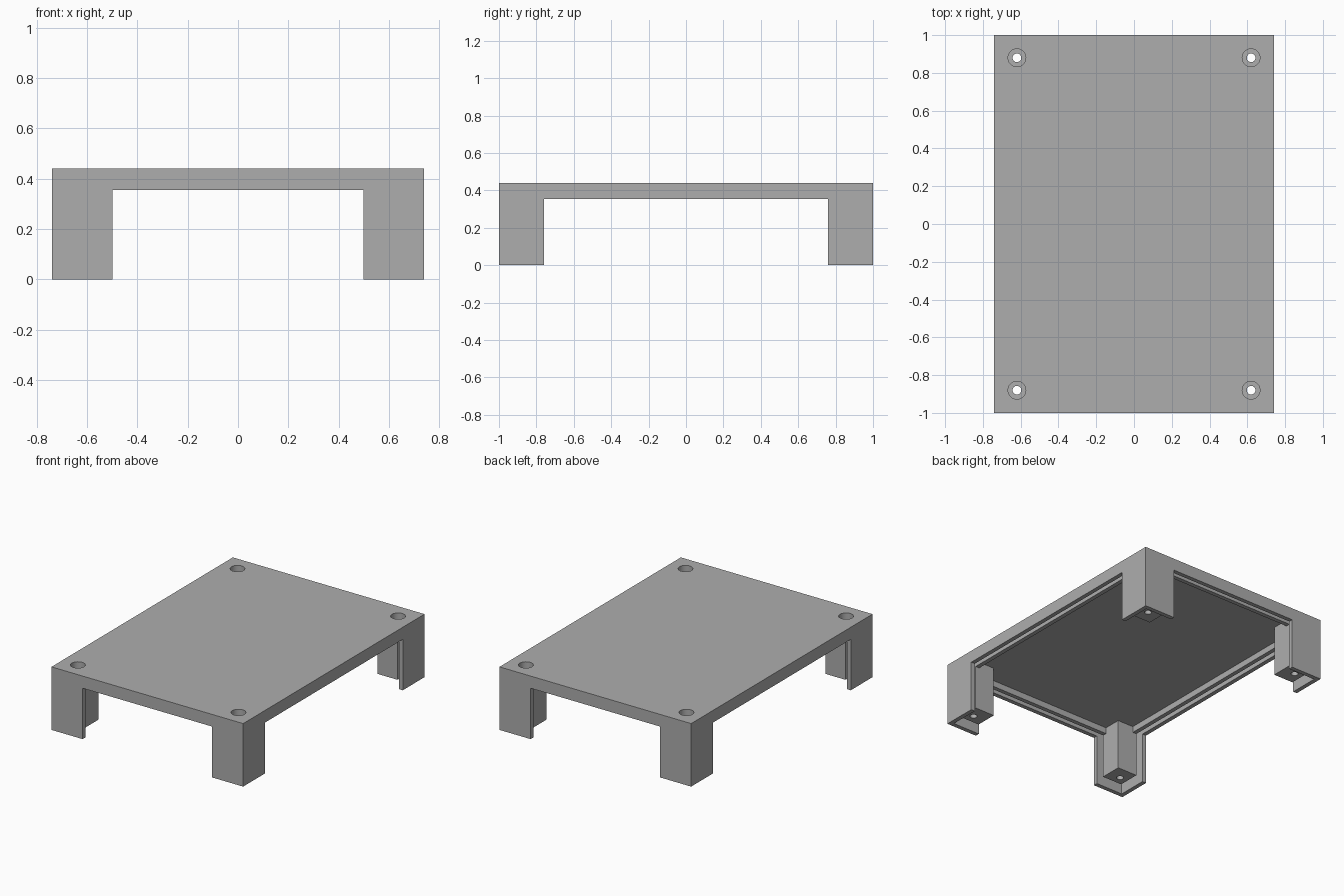
import bpy

cube = bpy.data.objects.get("Cube")
if cube:
    bpy.data.objects.remove(cube, do_unlink=True)

# Main dimensions
HX, HY, TOP = 0.74, 1.0, 0.44      # half width, half depth, height
CEILING = 0.40                     # underside of the top plate
OPENING = 0.355                    # top of the openings between the legs
LEG = 0.24                         # leg width along each side
LIP = 0.03                         # outer wall thickness
RIDGE_OUT, RIDGE_IN = 0.06, 0.09   # inner ridge, measured from the outside
POST_IN, POST_BOTTOM = 0.213, 0.047
HOLE = 0.12                        # screw centre, measured from the outside
CORNERS = [(sx, sy) for sx in (-1, 1) for sy in (-1, 1)]

grey = bpy.data.materials.new("grey plastic")
grey.use_nodes = True
COLOUR = (0.42, 0.42, 0.42, 1)
grey.diffuse_color = COLOUR
grey.node_tree.nodes["Principled BSDF"].inputs["Base Color"].default_value = COLOUR


def box(name, x0, x1, y0, y1, z0, z1):
    bpy.ops.mesh.primitive_cube_add(
        size=1, location=((x0 + x1) / 2, (y0 + y1) / 2, (z0 + z1) / 2))
    ob = bpy.context.object
    ob.name = name
    ob.scale = (abs(x1 - x0), abs(y1 - y0), z1 - z0)
    bpy.ops.object.transform_apply(location=True, scale=True)
    ob.data.materials.append(grey)
    return ob


def inset_box(name, inset, z0, z1):
    return box(name, inset - HX, HX - inset, inset - HY, HY - inset, z0, z1)


def cylinder(name, radius, x, y, z0, z1):
    bpy.ops.mesh.primitive_cylinder_add(
        vertices=40, radius=radius, depth=z1 - z0, location=(x, y, (z0 + z1) / 2))
    ob = bpy.context.object
    ob.name = name
    ob.data.materials.append(grey)
    return ob


def combine(target, tool, operation):
    """Apply a boolean and drop the tool object."""
    mod = target.modifiers.new("boolean", 'BOOLEAN')
    mod.operation = operation
    mod.solver = 'EXACT'
    mod.object = tool
    bpy.context.view_layer.objects.active = target
    bpy.ops.object.modifier_apply(modifier=mod.name)
    bpy.data.objects.remove(tool, do_unlink=True)


# Outer shell: hollow box with openings that leave four corner legs
cover = box("enclosure_cover", -HX, HX, -HY, HY, 0, TOP)
combine(cover, inset_box("cavity", LIP, -0.1, CEILING), 'DIFFERENCE')
combine(cover, box("front_opening", LEG - HX, HX - LEG, -2, 2, -0.1, OPENING), 'DIFFERENCE')
combine(cover, box("side_opening", -2, 2, LEG - HY, HY - LEG, -0.1, OPENING), 'DIFFERENCE')

# Inner ridge, leaving a groove between it and the outer wall
ridge = inset_box("inner_ridge", RIDGE_OUT, OPENING + 0.002, CEILING + 0.02)
combine(ridge, inset_box("ridge_core", RIDGE_IN, 0, 1), 'DIFFERENCE')

# Screw posts in the four corners
for sx, sy in CORNERS:
    xs = sorted((sx * (HX - RIDGE_OUT), sx * (HX - POST_IN)))
    ys = sorted((sy * (HY - RIDGE_OUT), sy * (HY - POST_IN)))
    combine(ridge, box("corner_post", *xs, *ys, POST_BOTTOM, CEILING + 0.02), 'UNION')
combine(cover, ridge, 'UNION')

# Screw holes with wide head recesses from above
for sx, sy in CORNERS:
    x, y = sx * (HX - HOLE), sy * (HY - HOLE)
    combine(cover, cylinder("head_recess", 0.047, x, y, 0.12, 0.6), 'DIFFERENCE')
    combine(cover, cylinder("screw_hole", 0.023, x, y, -0.1, 0.3), 'DIFFERENCE')

bpy.ops.object.select_all(action='DESELECT')
cover.select_set(True)
bpy.context.view_layer.objects.active = cover
bpy.ops.object.shade_smooth_by_angle()
